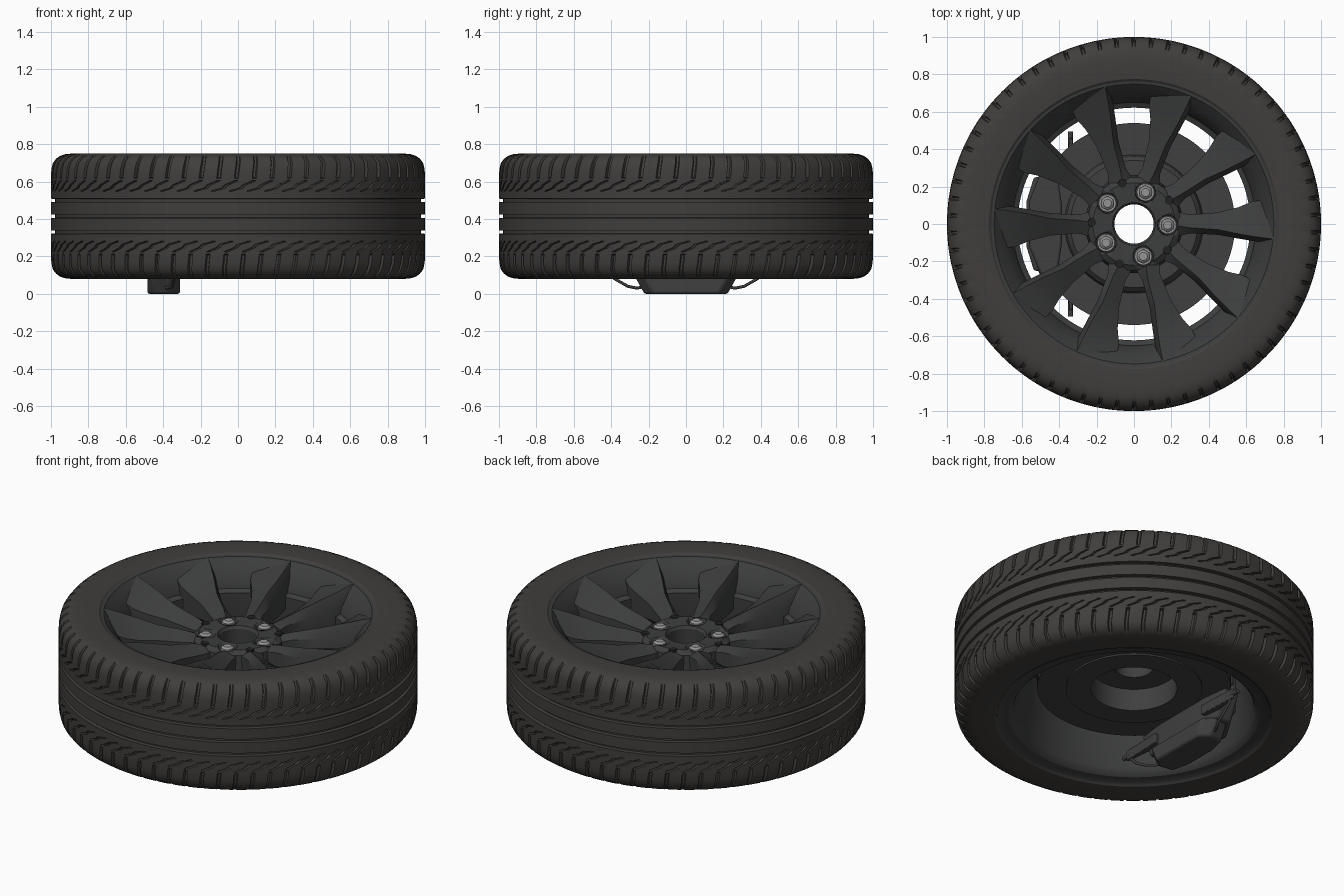
import bpy, bmesh, math
from mathutils import Matrix

if "Cube" in bpy.data.objects:
    bpy.data.objects.remove(bpy.data.objects["Cube"])

C = 0.415  # height of the tyre's middle plane


def material(name, rgb):
    m = bpy.data.materials.new(name)
    m.diffuse_color = (*rgb, 1)
    m.use_nodes = True
    m.node_tree.nodes["Principled BSDF"].inputs["Base Color"].default_value = m.diffuse_color
    return m


RUBBER = material("rubber", (0.052, 0.048, 0.045))
ALLOY = material("dark_alloy", (0.045, 0.046, 0.047))
IRON = material("iron", (0.05, 0.05, 0.05))
BLACK = material("black", (0.015, 0.015, 0.015))
STEEL = material("steel", (0.3, 0.3, 0.3))


def finish(name, bm, mat, angle=30, bevel=0):
    bmesh.ops.recalc_face_normals(bm, faces=bm.faces[:])
    me = bpy.data.meshes.new(name)
    bm.to_mesh(me)
    bm.free()
    ob = bpy.data.objects.new(name, me)
    bpy.context.collection.objects.link(ob)
    me.materials.append(mat)
    if bevel:
        mod = ob.modifiers.new("bevel", 'BEVEL')
        mod.width, mod.segments = bevel, 2
    bpy.ops.object.select_all(action='DESELECT')
    ob.select_set(True)
    bpy.context.view_layer.objects.active = ob
    bpy.ops.object.shade_smooth_by_angle(angle=math.radians(angle))
    return ob


def skin(bm, rows, wrap_rows, wrap_cols, caps=False):
    g = [[bm.verts.new(p) for p in row] for row in rows]
    n, m = len(g), len(g[0])
    for i in range(n if wrap_rows else n - 1):
        for j in range(m if wrap_cols else m - 1):
            a, b = g[i], g[(i + 1) % n]
            k = (j + 1) % m
            bm.faces.new((a[j], a[k], b[k], b[j]))
    if caps:
        bm.faces.new(g[0])
        bm.faces.new(g[-1])


def polar(r, a, z):
    return (r * math.cos(a), r * math.sin(a), z)


def lathe(name, profile, mat, segs=96, closed=True):
    bm = bmesh.new()
    rows = [[polar(r, 2 * math.pi * j / segs, z) for j in range(segs)] for r, z in profile]
    skin(bm, rows, closed, True)
    return finish(name, bm, mat)


def prism(name, outline, z0, z1, mat, shrink=1.0, bevel=0.012):
    """Extruded plan outline; the bottom may be shortened in y."""
    bm = bmesh.new()
    skin(bm, [[(x, y * shrink, z0) for x, y in outline], [(x, y, z1) for x, y in outline]],
         False, True, True)
    return finish(name, bm, mat, bevel=bevel)


# Tyre: half profile of (distance from middle, radius, cross-groove depth, skew in pitches)
half = [(.008, .978, 0, 0), (.010, 1, 0, 0), (.075, 1, 0, 0), (.077, .978, 0, 0),
        (.092, .978, 0, 0), (.094, 1, 0, 0), (.132, 1, 0, 0), (.136, 1, .016, 0),
        (.150, 1, .018, .55), (.168, 1, .018, .75), (.188, 1, .018, 1.25),
        (.192, 1, 0, 1.3), (.202, 1, 0, 1.3), (.206, 1, .02, 1.3),
        (.250, .998, .02, 1.35), (.285, .990, .018, 1.4), (.308, .972, .014, 1.4),
        (.322, .952, .008, 1.4), (.331, .928, 0, 1.4), (.335, .89, 0, 1.4),
        (.335, .82, 0, 1.4), (.332, .775, 0, 1.4), (.322, .762, 0, 1.4), (.28, .75, 0, 1.4)]
PITCHES = 66
step = 2 * math.pi / PITCHES
rows = []
for side, part in ((-1, half[::-1]), (1, half)):
    for h, r, depth, skew in part:
        row = []
        for k in range(PITCHES):
            for u, cut in ((0, 0), (.05, 1), (.18, 1), (.23, 0), (.6, 0)):
                a = (k + u + skew * side) * step
                row.append(polar(r - depth * cut, a, C + side * h))
        rows.append(row)
bm = bmesh.new()
skin(bm, rows, False, True)
finish("tyre", bm, RUBBER)

# Rim barrel with both lips
lathe("rim_barrel", [(.765, .738), (.748, .735), (.738, .725), (.70, .685), (.66, .625),
                     (.65, .585), (.622, .57), (.622, .46), (.645, .28), (.668, .14),
                     (.68, .115), (.70, .10), (.755, .095), (.765, .088), (.768, .12),
                     (.70, .15), (.66, .3), (.64, .46), (.66, .57), (.70, .64),
                     (.765, .715)], ALLOY)

# Hub with centre bore and five nut pockets
hub = lathe("hub", [(.105, .46), (.105, .59), (.115, .605), (.22, .612), (.25, .59),
                    (.262, .46)], ALLOY, 60)


def cyl(bm, r1, r2, z0, z1, x, y, segs):
    bmesh.ops.create_cone(bm, cap_ends=True, segments=segs, radius1=r1, radius2=r2,
                          depth=z1 - z0, matrix=Matrix.Translation((x, y, (z0 + z1) / 2)))


bm = bmesh.new()
for k in range(5):
    x, y, _ = polar(.18, math.radians(-2 + 72 * k), 0)
    cyl(bm, .053, .057, .565, .70, x, y, 28)
pockets = finish("nut_pocket_cutter", bm, ALLOY)
pockets.hide_render = True
pockets.hide_viewport = True
cut = hub.modifiers.new("pockets", 'BOOLEAN')
cut.object, cut.operation, cut.solver = pockets, 'DIFFERENCE', 'EXACT'

# Ten blade spokes: (x, y left, y ridge, y right, x right, z left, z ridge, z right, z bottom)
blade = [(.235, -.065, -.01, .065, .235, .585, .608, .585, .47),
         (.30, -.05, -.02, .05, .30, .59, .625, .58, .47),
         (.45, -.058, -.03, .062, .45, .60, .655, .60, .48),
         (.57, -.08, -.055, .09, .56, .62, .69, .615, .49),
         (.66, -.095, -.07, .12, .63, .65, .715, .64, .51),
         (.745, -.09, -.08, .128, .68, .725, .737, .665, .60)]
bm = bmesh.new()
skin(bm, [[(x, yl, zb), (x, yl, zl), (x, ym, zm), (xr, yr, zr), (xr, yr, zb)]
          for x, yl, ym, yr, xr, zl, zm, zr, zb in blade], False, True, True)
spoke = finish("spoke", bm, ALLOY, 25)
for k in range(1, 10):
    ob = spoke.copy()
    ob.name = f"spoke_{k}"
    ob.rotation_euler.z = math.radians(36 * k)
    bpy.context.collection.objects.link(ob)

# Wheel nuts and the small dark sockets between them
for k in range(5):
    x, y, _ = polar(.18, math.radians(-2 + 72 * k), 0)
    bm = bmesh.new()
    cyl(bm, .05, .046, .56, .578, x, y, 24)
    cyl(bm, .04, .04, .578, .605, x, y, 6)
    cyl(bm, .034, .022, .605, .615, x, y, 18)
    finish(f"wheel_nut_{k}", bm, STEEL)
    x, y, _ = polar(.225, math.radians(34 + 72 * k), 0)
    bm = bmesh.new()
    cyl(bm, .024, .022, .59, .614, x, y, 20)
    finish(f"socket_{k}", bm, BLACK)

# Brake disc with its raised hat
lathe("brake_disc", [(.24, .265), (.38, .265), (.38, .275), (.54, .275), (.54, .345),
                     (.37, .345), (.36, .40), (.34, .42), (.24, .42)], IRON, 80)
lathe("disc_mount", [(.105, .40), (.105, .47), (.25, .47), (.25, .40)], IRON, 60)

# Caliper: lower body with end lugs, shoulder, outer bridge, upper jaw
prism("caliper_body", [(-.46, -.26), (-.485, -.12), (-.485, .12), (-.46, .26), (-.37, .28),
                       (-.31, .22), (-.31, -.22), (-.37, -.28)], 0.0, .10, IRON, .8)
prism("caliper_shoulder", [(-.46, -.36), (-.55, -.18), (-.55, .18), (-.46, .36), (-.36, .36),
                           (-.34, .2), (-.34, -.2), (-.36, -.36)], .09, .25, IRON, .8)
prism("caliper_bridge", [(-.50, -.25), (-.545, -.12), (-.545, .12), (-.50, .25),
                         (-.535, .25), (-.575, .12), (-.575, -.12), (-.535, -.25)],
      .20, .43, IRON)
prism("caliper_jaw", [(-.50, -.27), (-.56, -.12), (-.56, .12), (-.50, .27), (-.41, .27),
                      (-.385, .1), (-.385, -.1), (-.41, -.27)], .36, .44, IRON)

# Pad clips, guide pins and bent wires at both ends
for side, tag in ((-1, "front"), (1, "back")):
    prism(f"pad_clip_{tag}", [(-.375, side * .2), (-.345, side * .46), (-.33, side * .46),
                              (-.32, side * .2)], .13, .19, IRON, bevel=.004)
    for part, pts, rad in (
            ("wire", [(-.40, .19, .05), (-.38, .26, .03), (-.35, .31, .04), (-.34, .38, .08),
                      (-.34, .44, .14)], .008),
            ("pin", [(-.34, .40, .16), (-.34, .495, .16)], .014)):
        cu = bpy.data.curves.new(f"{part}_{tag}", 'CURVE')
        cu.dimensions = '3D'
        cu.bevel_depth, cu.bevel_resolution, cu.use_fill_caps = rad, 2, True
        sp = cu.splines.new('POLY')
        sp.points.add(len(pts) - 1)
        for p, (x, y, z) in zip(sp.points, pts):
            p.co = (x, y * side, z, 1)
        cu.materials.append(IRON)
        bpy.context.collection.objects.link(bpy.data.objects.new(f"{part}_{tag}", cu))
